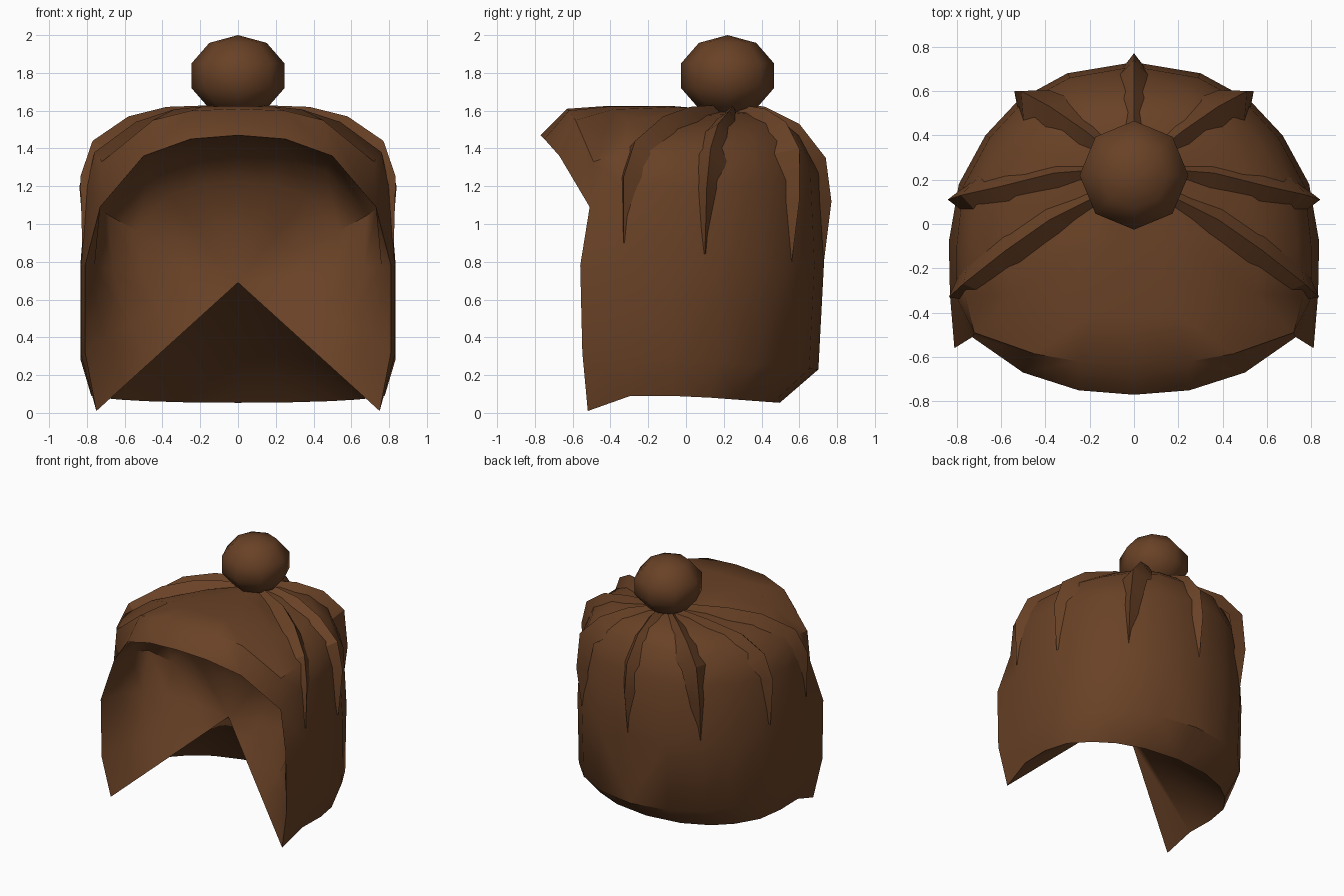
import bpy, bmesh, math
from mathutils import Vector

if "Cube" in bpy.data.objects:
    bpy.data.objects.remove(bpy.data.objects["Cube"])

brown = bpy.data.materials.new("dark_brown")
brown.diffuse_color = (0.14, 0.053, 0.019, 1)
brown.use_nodes = True
brown.node_tree.nodes["Principled BSDF"].inputs["Base Color"].default_value = brown.diffuse_color


def finish(name, bm, angle, mirror=False):
    bmesh.ops.recalc_face_normals(bm, faces=bm.faces)
    me = bpy.data.meshes.new(name)
    bm.to_mesh(me)
    bm.free()
    me.materials.append(brown)
    ob = bpy.data.objects.new(name, me)
    bpy.context.collection.objects.link(ob)
    if mirror:
        ob.modifiers.new("mirror", 'MIRROR').merge_threshold = 0.002
    bpy.ops.object.select_all(action='DESELECT')
    ob.select_set(True)
    bpy.context.view_layer.objects.active = ob
    bpy.ops.object.shade_smooth_by_angle(angle=math.radians(angle))
    return ob


# half rings, from front centre round to back centre
shoulder = [(0, -.63, 1.61), (.25, -.62, 1.60), (.45, -.585, 1.55), (.72, -.49, 1.33),
            (.76, -.33, 1.38), (.74, -.1, 1.39), (.70, .15, 1.40), (.58, .35, 1.42),
            (.45, .48, 1.44), (.25, .58, 1.46), (0, .60, 1.47)]
brow = [(0, -.77, 1.47), (.25, -.75, 1.45), (.5, -.67, 1.36), (.73, -.51, 1.09),
        (.80, -.33, 1.2), (.80, -.1, 1.21), (.77, .17, 1.21), (.65, .39, 1.22),
        (.51, .54, 1.23), (.29, .66, 1.25), (0, .71, 1.27)]
# sides and back: plan outline used for the lower rings
outline = [(.81, -.56), (.83, -.32), (.835, -.08), (.79, .18), (.67, .40),
           (.52, .56), (.30, .68), (0, .73)]
middle = [(x, y, .78) for x, y in outline]
low = [(x, y * (.96 if y > 0 else .98), .32 - .09 * (y + .56) / 1.29) for x, y in outline]
hem = [(x * .93, y * (.68 if y > 0 else .92), .09 - .05 * max(0, y)) for x, y in outline]
hem[0] = (.75, -.52, .01)

# hair shell with face hollow
bm = bmesh.new()
pole = Vector((0, .22, 1.60))


def toward_pole(f, front_drop, back_drop):
    ring = []
    for i, p in enumerate(shoulder):
        q = pole.lerp(Vector(p), f)
        q.z = 1.625 - (1.61 - p[2]) * (front_drop if i < 4 else back_drop)
        ring.append(q)
    return ring


rings = [[bm.verts.new(p) for p in r] for r in
         (toward_pole(.35, .1, .22), toward_pole(.75, .3, .55), shoulder, brow, middle, low, hem)]
top = bm.verts.new(pole)
for a, b in zip(rings[0], rings[0][1:]):
    bm.faces.new((top, a, b))
for upper, lower in zip(rings, rings[1:]):
    upper = upper[len(upper) - len(lower):]
    for i in range(len(lower) - 1):
        bm.faces.new((upper[i], lower[i], lower[i + 1], upper[i + 1]))

# rounded face hollow, running back to one inner point
inner = bm.verts.new((0, -.12, .69))
rim = rings[3][:4] + [r[0] for r in rings[4:]]


def hollow_ring(t):
    ring = []
    for i, v in enumerate(rim):
        out = v.co - inner.co
        bulge = Vector((out.x * .35, .22, max(out.z, 0) * .3))
        amount = math.sin(math.pi * t) * min(1, (len(rim) - 1 - i) / 3)
        ring.append(bm.verts.new(inner.co + out * (1 - t) + bulge * amount))
    return ring


hollow = [rim] + [hollow_ring(t) for t in (.2, .4, .6, .8)]
for outer, nxt in zip(hollow, hollow[1:]):
    for i in range(len(rim) - 1):
        bm.faces.new((outer[i], outer[i + 1], nxt[i + 1], nxt[i]))
for a, b in zip(hollow[-1], hollow[-1][1:]):
    bm.faces.new((a, b, inner))

# underside, sharing the straight edge from the front corner
corner = [r[-1] for r in hollow]
bm.faces.new([rings[6][1]] + corner + [inner])
for a, b in zip(rings[6][1:], rings[6][2:]):
    bm.faces.new((a, b, inner))
finish("hair_shell", bm, 45, mirror=True)


# broad folds fanning out from the bun and tapering down the sides
def ridge(name, path, widths, mirror=True):
    bm = bmesh.new()
    core = Vector((0, .1, .95))
    pts = [Vector(p) for p in path]
    rows = []
    for i, (p, w) in enumerate(zip(pts, widths)):
        along = (pts[min(i + 1, len(pts) - 1)] - pts[max(i - 1, 0)]).normalized()
        inward = core - p
        inward = (inward - along * inward.dot(along)).normalized()
        side = along.cross(inward).normalized() * w
        base = p + inward * (.03 + w * .8)
        rows.append([bm.verts.new(v) for v in (base - side, p, base + side)])
    for a, b in zip(rows, rows[1:]):
        for k in range(2):
            bm.faces.new((a[k], b[k], b[k + 1], a[k + 1]))
    finish(name, bm, 25, mirror)


wide = (.04, .09, .11, .09, .06, .015)
ridge("front_side_ridge", [(.10, .16, 1.63), (.38, .02, 1.62), (.58, -.12, 1.57),
                           (.77, -.27, 1.44), (.835, -.33, 1.25), (.825, -.33, .9)], wide)
ridge("side_ridge", [(.10, .25, 1.63), (.36, .23, 1.60), (.60, .17, 1.53),
                     (.78, .13, 1.40), (.84, .11, 1.2), (.81, .10, .84)], wide)
ridge("back_side_ridge", [(.07, .30, 1.63), (.22, .42, 1.61), (.38, .53, 1.54),
                          (.51, .60, 1.40), (.54, .60, 1.12), (.52, .56, .8)], wide)
ridge("back_ridge", [(0, .30, 1.64), (0, .42, 1.62), (0, .60, 1.53),
                     (0, .74, 1.35), (0, .77, 1.12), (0, .73, .8)], wide, False)

# bun
bm = bmesh.new()
bmesh.ops.create_uvsphere(bm, u_segments=8, v_segments=5, radius=1)
bmesh.ops.scale(bm, vec=(.258, .258, .215), verts=bm.verts)
bmesh.ops.translate(bm, vec=(0, .22, 1.785), verts=bm.verts)
finish("bun", bm, 80)
